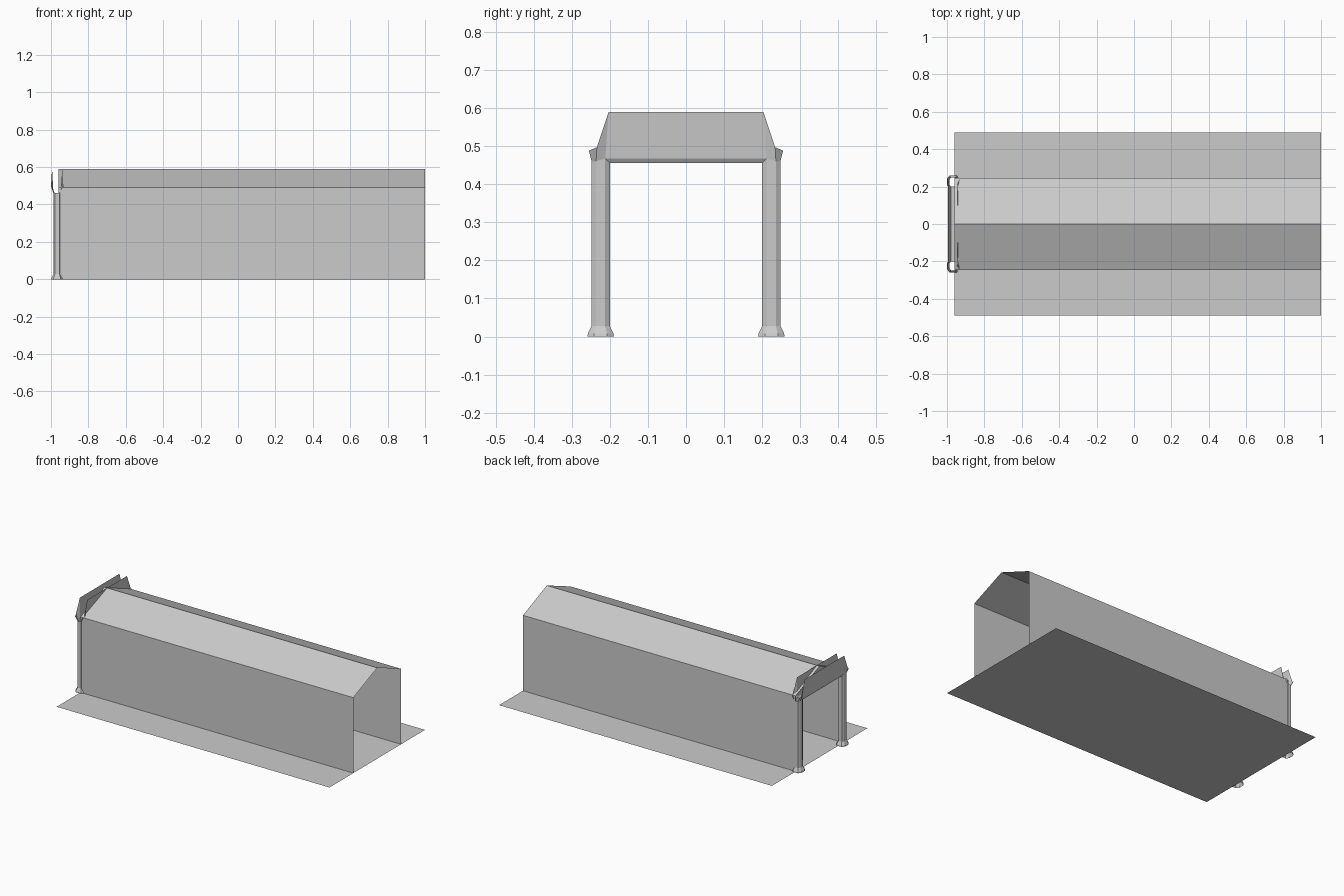
import bpy
import bmesh

cube = bpy.data.objects.get("Cube")
if cube:
    bpy.data.objects.remove(cube, do_unlink=True)

grey = bpy.data.materials.new("plain grey")
grey.use_nodes = True
grey.diffuse_color = (0.6, 0.6, 0.6, 1)
grey.node_tree.nodes["Principled BSDF"].inputs["Base Color"].default_value = (0.6, 0.6, 0.6, 1)

BACK, FRONT = -0.96, 1.0     # ends of the tunnel along x
PORTAL = -0.967              # centre of the portal frame


def make_object(name, polygons):
    """Build a flat-shaded mesh from polygons given as lists of points."""
    bm = bmesh.new()
    for points in polygons:
        bm.faces.new([bm.verts.new(p) for p in points])
    bmesh.ops.remove_doubles(bm, verts=bm.verts, dist=0.0005)
    mesh = bpy.data.meshes.new(name)
    bm.to_mesh(mesh)
    bm.free()
    mesh.materials.append(grey)
    obj = bpy.data.objects.new(name, mesh)
    bpy.context.collection.objects.link(obj)
    return obj


def strip(profile):
    """Extrude a (y, z) profile along the tunnel."""
    return [[(BACK, *a), (FRONT, *a), (FRONT, *b), (BACK, *b)]
            for a, b in zip(profile, profile[1:])]


def mirrored(polygons, axis, centre=0.0):
    result = []
    for poly in polygons:
        flipped = [list(p) for p in reversed(poly)]
        for p in flipped:
            p[axis] = 2 * centre - p[axis]
        result.append(flipped)
    return result


# Ground sheet, walls and gable roof
make_object("ground", strip([(-0.49, 0), (0.49, 0)]))
make_object("right_wall", strip([(-0.245, 0), (-0.245, 0.49)]))
make_object("left_wall", strip([(0.245, 0.49), (0.245, 0)]))
make_object("roof", strip([(-0.245, 0.49), (0, 0.59), (0.245, 0.49)]))

# Eight-sided hollow pillars with flared feet
octagon = [(0.02, -0.012), (0.02, 0.012), (0.012, 0.024), (-0.012, 0.024),
           (-0.02, 0.012), (-0.02, -0.012), (-0.012, -0.024), (0.012, -0.024)]
top_height = {-0.024: 0.455, -0.012: 0.468, 0.012: 0.46, 0.024: 0.46}


def ring(kx, ky, z=None):
    return [(PORTAL + x * kx, 0.224 + y * ky, top_height[y] if z is None else z)
            for x, y in octagon]


rings = [ring(1.6, 1.45, 0), ring(1.5, 1.4, 0.008), ring(1, 1, 0.028), ring(1, 1)]
pillar = []
for low, high in zip(rings, rings[1:]):
    for i in range(8):
        j = (i + 1) % 8
        pillar.append([low[i], low[j], high[j], high[i]])
make_object("back_pillar", pillar)
make_object("front_pillar", mirrored(pillar, 1))

# Beam between the pillars, with chamfered lower edges
beam_profile = [(-0.02, 0.212, 0.468), (-0.012, 0.2, 0.455),
                (0.012, 0.2, 0.455), (0.02, 0.212, 0.468)]
beam = []
for (xa, ya, za), (xb, yb, zb) in zip(beam_profile, beam_profile[1:]):
    beam.append([(PORTAL + xa, ya, za), (PORTAL + xa, -ya, za),
                 (PORTAL + xb, -yb, zb), (PORTAL + xb, yb, zb)])
make_object("beam", beam)

# Upright lintel panels with wings folded around the pillar tops
foot = [(PORTAL + x, y, z) for x, y, z in
        [(0.02, 0.212, 0.468), (0.02, 0.236, 0.46), (0.012, 0.248, 0.46)]]
head = [(PORTAL + x, y, z) for x, y, z in
        [(0.027, 0.203, 0.59), (0.033, 0.234, 0.497), (0.025, 0.255, 0.488)]]
wing = [[foot[i], foot[i + 1], head[i + 1], head[i]] for i in range(2)]
centre = [foot[0], head[0], (head[0][0], -head[0][1], head[0][2]),
          (foot[0][0], -foot[0][1], foot[0][2])]
panel = [list(reversed(centre))] + wing + mirrored(wing, 1)
make_object("inner_lintel_panel", panel)
make_object("outer_lintel_panel", mirrored(panel, 0, PORTAL))
